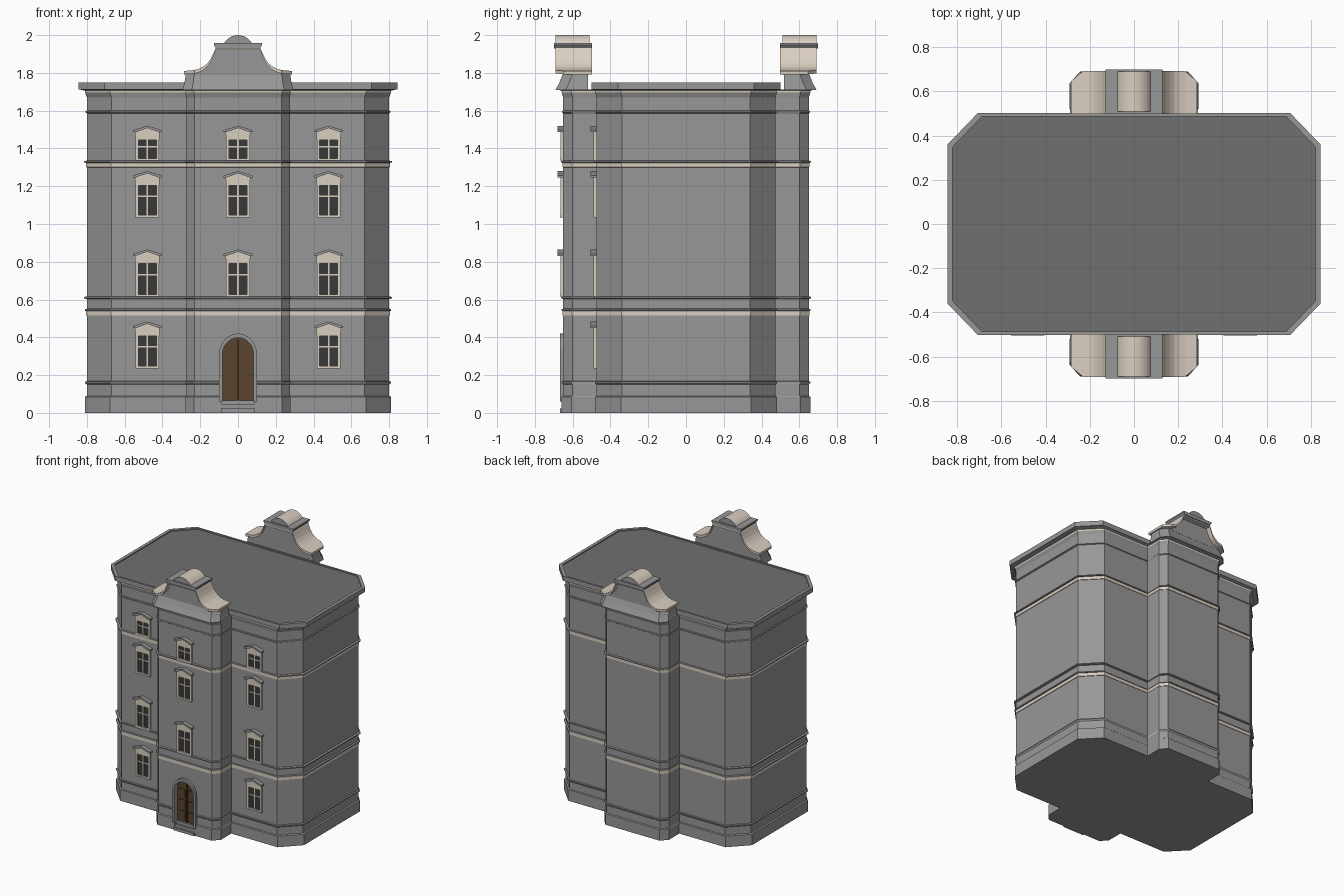
import bpy, bmesh, math

if "Cube" in bpy.data.objects:
    bpy.data.objects.remove(bpy.data.objects["Cube"])


def material(name, rgb):
    m = bpy.data.materials.new(name)
    m.diffuse_color = (*rgb, 1)
    m.use_nodes = True
    m.node_tree.nodes["Principled BSDF"].inputs["Base Color"].default_value = m.diffuse_color
    return m


STONE = material("grey_stone", (.31, .31, .31))
TRIM = material("beige_trim", (.7, .62, .53))
ROOF = material("dark_roof", (.16, .16, .16))
WOOD = material("brown_wood", (.1, .06, .028))
GLASS = material("dark_glass", (.04, .04, .04))


def loft(bm, rings, side=0, cap=None, closed=True):
    """Skin a list of equal-length point rings and cap both ends."""
    vs = [[bm.verts.new(p) for p in r] for r in rings]
    n = len(vs[0])
    for i in range(len(vs) - 1):
        mi = side[i] if isinstance(side, list) else side
        for j in range(n):
            k = (j + 1) % n
            f = bm.faces.new((vs[i][j], vs[i][k], vs[i + 1][k], vs[i + 1][j]))
            f.material_index = mi
    for r in (vs[0][::-1], vs[-1]):
        f = bm.faces.new(r)
        f.material_index = cap if cap is not None else (0 if isinstance(side, list) else side)


def prism(bm, outline, y0, y1, side=0, cap=None):
    """Extrude an x-z outline along y."""
    loft(bm, [[(x, y, z) for x, z in outline] for y in (y0, y1)], side, cap)


def box(bm, x0, x1, y0, y1, z0, z1, mi=0):
    prism(bm, [(x0, z0), (x1, z0), (x1, z1), (x0, z1)], y0, y1, mi)


def finish(name, bm, *mats):
    bmesh.ops.recalc_face_normals(bm, faces=bm.faces)
    me = bpy.data.meshes.new(name)
    bm.to_mesh(me)
    bm.free()
    for m in mats:
        me.materials.append(m)
    ob = bpy.data.objects.new(name, me)
    bpy.context.collection.objects.link(ob)
    return ob


def four_way(q):
    """Mirror a quarter outline into a full closed loop."""
    return (q + [(-x, y) for x, y in q[::-1]] + [(-x, -y) for x, y in q]
            + [(x, -y) for x, y in q[::-1]])


CORNER = [(.80, .34), (.67, .475)]
OCTAGON = four_way(CORNER)
PLAN = four_way(CORNER + [(.275, .475), (.275, .60), (.23, .65)])


def ring(plan, z, s):
    return [(x * s, y * s, z) for x, y in plan]


# Walls with plinth, string courses and beige bands: (height, scale, material of the strip below)
profile = [
    (0, 1.012, 0), (.085, 1.012, 0), (.09, 1, 0),
    (.150, 1, 0), (.157, 1.012, 1), (.165, 1.012, 0), (.168, 1, 0),
    (.515, 1, 0), (.516, 1.005, 1), (.540, 1.005, 1), (.541, 1.014, 0), (.549, 1.014, 0), (.552, 1, 0),
    (.603, 1, 0), (.606, 1.018, 0), (.614, 1.018, 0), (.617, 1, 0),
    (1.300, 1, 0), (1.301, 1.005, 1), (1.324, 1.005, 1), (1.325, 1.018, 0), (1.333, 1.018, 0), (1.336, 1, 0),
    (1.586, 1, 0), (1.590, 1.01, 0), (1.597, 1.01, 0), (1.60, 1, 0),
    (1.67, 1, 0), (1.695, 1.012, 0), (1.706, 1.014, 1), (1.713, 1.05, 0)]
bm = bmesh.new()
loft(bm, [ring(PLAN, z, s) for z, s, _ in profile], [m for _, _, m in profile[1:]], 0)
walls = finish("walls", bm, STONE, TRIM)

# Cornice slab and roof
bm = bmesh.new()
loft(bm, [ring(OCTAGON, 1.71, 1.0), ring(OCTAGON, 1.713, 1.056),
          ring(OCTAGON, 1.75, 1.056), ring(OCTAGON, 1.75, 1.026), ring(OCTAGON, 1.742, 1.026)], 0, 1)
finish("cornice_and_roof", bm, STONE, ROOF)

# Curved gables, front and back
CURVE = [(.23, 1.815), (.205, 1.822), (.18, 1.835), (.16, 1.853),
         (.145, 1.873), (.132, 1.9), (.122, 1.925), (.116, 1.938)]


def mirrored(pts):
    return [(-x, z) for x, z in pts] + pts[::-1]


def gable(name, sy):
    def slices(pts, thick, back, front, slope):
        # cross-sections along x, with the outer corners chamfered in plan
        rings = []
        for x, z in mirrored(pts):
            y = front - max(0, abs(x) - .23) * slope
            zb = thick if thick > 1 else z - thick
            rings.append([(x, sy * back, zb), (x, sy * back, z), (x, sy * y, z), (x, sy * y, zb)])
        return rings

    # flared base and wall
    bm = bmesh.new()
    base = [(.275, .60), (.23, .65), (-.23, .65), (-.275, .60)]
    loft(bm, [[(.275 * s, sy * .52, z)] + [(x * s, sy * y * s, z) for x, y in base]
              + [(-.275 * s, sy * .52, z)] for z, s in ((1.71, 1.062), (1.75, 1.03), (1.80, 1.0))])
    wall = [(.27, 1.803)] + [(x, z - .008) for x, z in CURVE]
    loft(bm, slices(wall, 1.79, .515, .655, 1.1))
    finish(name + "_wall", bm, STONE)
    # scrolled coping
    bm = bmesh.new()
    loft(bm, slices([(.285, 1.81)] + CURVE, .018, .497, .692, .82))
    finish(name + "_coping", bm, TRIM)
    # cap and rounded crest
    bm = bmesh.new()
    cap = [(.116, 1.93), (.128, 1.947), (.128, 1.957)]
    prism(bm, mirrored(cap), sy * .497, sy * .70)
    r, a = .085, math.asin(.075 / .085)
    arc = [(r * math.sin(a * t / 6), 2.0 - r + r * math.cos(a * t / 6)) for t in range(-6, 7)]
    prism(bm, arc, sy * .51, sy * .69, 1, 0)
    finish(name + "_crest", bm, STONE, TRIM)


gable("front_gable", -1)
gable("back_gable", 1)


# Windows with pediments
def window(name, x, y, z0, top):
    bm = bmesh.new()
    g0, g1 = z0 + .012, top - .075
    box(bm, x - .05, x + .05, y - .004, y + .01, z0, g1 + .01, 1)
    for s in (-1, 1):
        a, b = sorted((x + s * .048, x + s * .063))
        box(bm, a, b, y - .015, y + .01, z0, g1)
    box(bm, x - .063, x + .063, y - .016, y + .01, z0, g0)
    bar = g1 - .36 * (g1 - g0)
    box(bm, x - .004, x + .004, y - .009, y, g0, g1)
    box(bm, x - .048, x + .048, y - .008, y, bar - .004, bar + .004)
    prism(bm, [(x - .063, g1), (x + .063, g1), (x + .066, top - .03),
               (x, top - .008), (x - .066, top - .03)], y - .015, y + .01)
    prism(bm, [(x - .076, top - .034), (x - .062, top - .034), (x, top - .012), (x + .062, top - .034),
               (x + .076, top - .034), (x + .076, top - .023), (x, top), (x - .076, top - .023)],
          y - .03, y + .01, 2)
    finish(name, bm, TRIM, GLASS, STONE)


rows = [(.235, .483), (.615, .865), (1.035, 1.28), (1.335, 1.52)]
for i, (z0, top) in enumerate(rows):
    window(f"window_left_{i + 1}", -.48, -.475, z0, top)
    window(f"window_right_{i + 1}", .48, -.475, z0, top)
    if i:
        window(f"window_middle_{i + 1}", 0, -.65, z0, top)


# Arched doorway cut into the front
def arch(w, z0, spring, top, n=12):
    mid = [(w * math.cos(math.pi * t / n), spring + (top - spring) * math.sin(math.pi * t / n))
           for t in range(n + 1)]
    return [(w, z0)] + mid + [(-w, z0)]


bm = bmesh.new()
prism(bm, arch(.085, -.02, .31, .40), -.75, -.61)
cutter = finish("door_cutter", bm)
cutter.hide_render = True
cutter.display_type = 'WIRE'
mod = walls.modifiers.new("doorway", 'BOOLEAN')
mod.operation = 'DIFFERENCE'
mod.solver = 'EXACT'
mod.object = cutter

# Door surround
bm = bmesh.new()
loft(bm, [[(a, -.668, b), (c, -.668, d), (c, -.615, d), (a, -.615, b)]
          for (a, b), (c, d) in zip(arch(.083, .06, .31, .398), arch(.1, .06, .31, .42))])
finish("door_surround", bm, STONE)

# Door leaves with raised panels
bm = bmesh.new()
prism(bm, arch(.085, .06, .31, .40), -.625, -.605)
for s in (-1, 1):
    for z0, z1 in ((.08, .15), (.165, .235), (.25, .32)):
        a, b = sorted((s * .015, s * .068))
        box(bm, a, b, -.631, -.62, z0, z1)
box(bm, -.005, .005, -.634, -.62, .066, .385)
finish("door", bm, WOOD)

# Entrance steps
bm = bmesh.new()
for i in range(3):
    box(bm, -.09, .09, -.668 + .014 * i, -.60, .022 * i, .022 * (i + 1))
finish("steps", bm, STONE)
